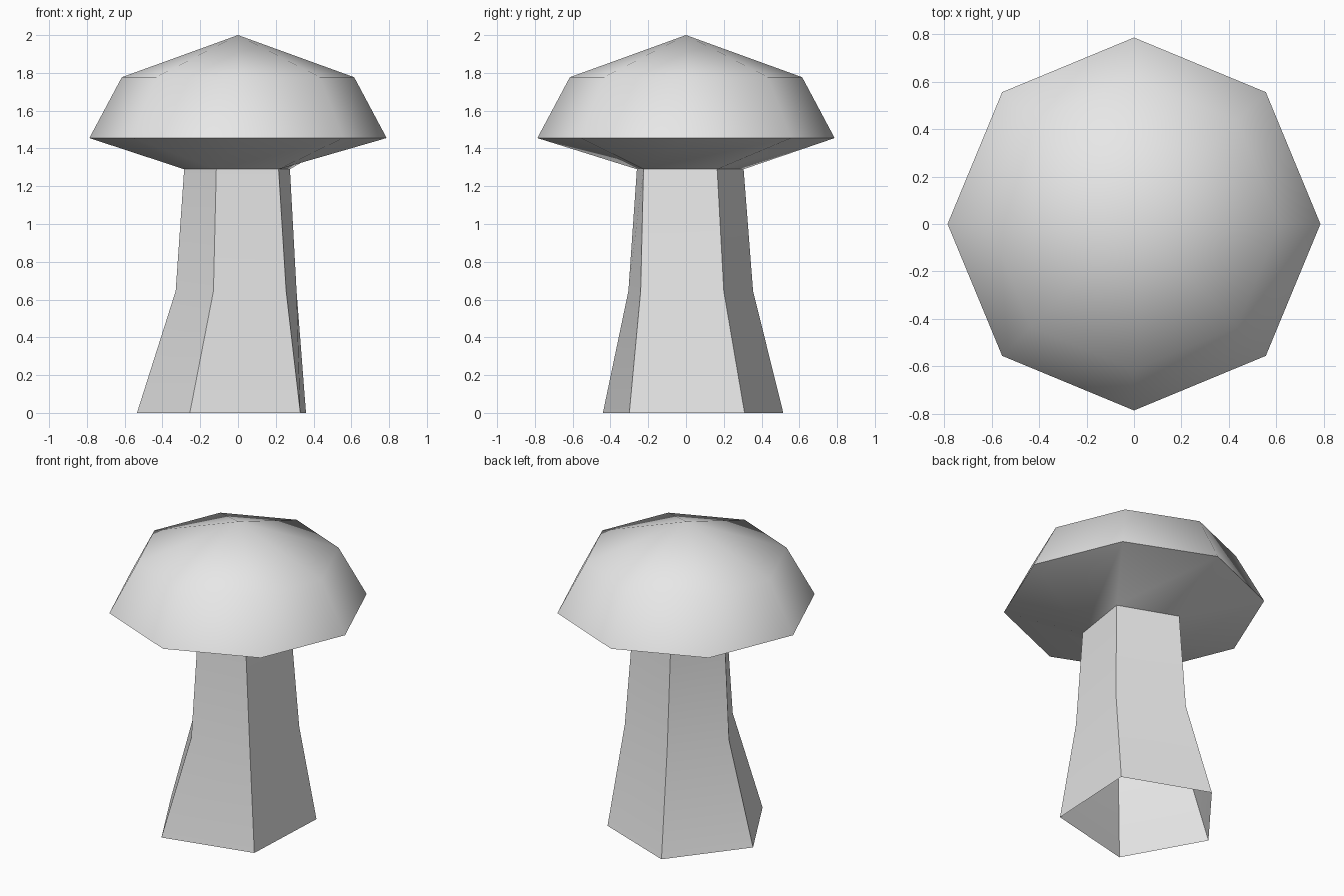
import bpy, bmesh, math

if "Cube" in bpy.data.objects:
    bpy.data.objects.remove(bpy.data.objects["Cube"], do_unlink=True)

grey = bpy.data.materials.new("light_grey")
grey.use_nodes = True
grey.diffuse_color = (0.8, 0.8, 0.8, 1)
grey.node_tree.nodes["Principled BSDF"].inputs["Base Color"].default_value = (0.8, 0.8, 0.8, 1)


def ring(bm, points, z):
    return [bm.verts.new((x, y, z)) for x, y in points]


def octagon(radius):
    return [(radius * math.cos(i * math.pi / 4), radius * math.sin(i * math.pi / 4))
            for i in range(8)]


def bridge(bm, low, high):
    n = len(low)
    for i in range(n):
        j = (i + 1) % n
        bm.faces.new((low[i], low[j], high[j], high[i]))


def finish(bm, name):
    mesh = bpy.data.meshes.new(name)
    bm.to_mesh(mesh)
    bm.free()
    mesh.materials.append(grey)
    obj = bpy.data.objects.new(name, mesh)
    bpy.context.collection.objects.link(obj)
    bpy.ops.object.select_all(action="DESELECT")
    obj.select_set(True)
    bpy.context.view_layer.objects.active = obj
    bpy.ops.object.shade_smooth_by_angle(angle=math.radians(50))
    return obj


# Uneven five-sided stem outlines: foot, waist, neck
foot = [(0.33, -0.30), (0.36, 0.31), (-0.18, 0.515), (-0.535, 0.06), (-0.255, -0.44)]
waist = [(0.255, -0.24), (0.31, 0.20), (-0.11, 0.355), (-0.33, 0.02), (-0.13, -0.305)]
neck = [(0.215, -0.225), (0.275, 0.165), (-0.10, 0.305), (-0.285, 0.0), (-0.115, -0.26)]

# Stem: tube open at the foot
bm = bmesh.new()
levels = [ring(bm, foot, 0), ring(bm, waist, 0.645), ring(bm, neck, 1.29)]
for low, high in zip(levels, levels[1:]):
    bridge(bm, low, high)
finish(bm, "stem")

# Cap: eight-sided dome
bm = bmesh.new()
rim = ring(bm, octagon(0.787), 1.455)
shoulder = ring(bm, octagon(0.615), 1.777)
bridge(bm, rim, shoulder)
peak = bm.verts.new((0, 0, 2))
for i in range(8):
    bm.faces.new((shoulder[i], shoulder[(i + 1) % 8], peak))

# Underside: triangles joining the rim to the neck of the stem
collar = ring(bm, neck, 1.29)
apex = [1, 2, 3, 5, 7]  # rim corner shared by each side of the neck
for i in range(5):
    k = apex[i - 1]
    while k != apex[i]:
        bm.faces.new((collar[i], rim[(k + 1) % 8], rim[k]))
        k = (k + 1) % 8
    bm.faces.new((collar[i], collar[(i + 1) % 5], rim[apex[i]]))
finish(bm, "cap")
